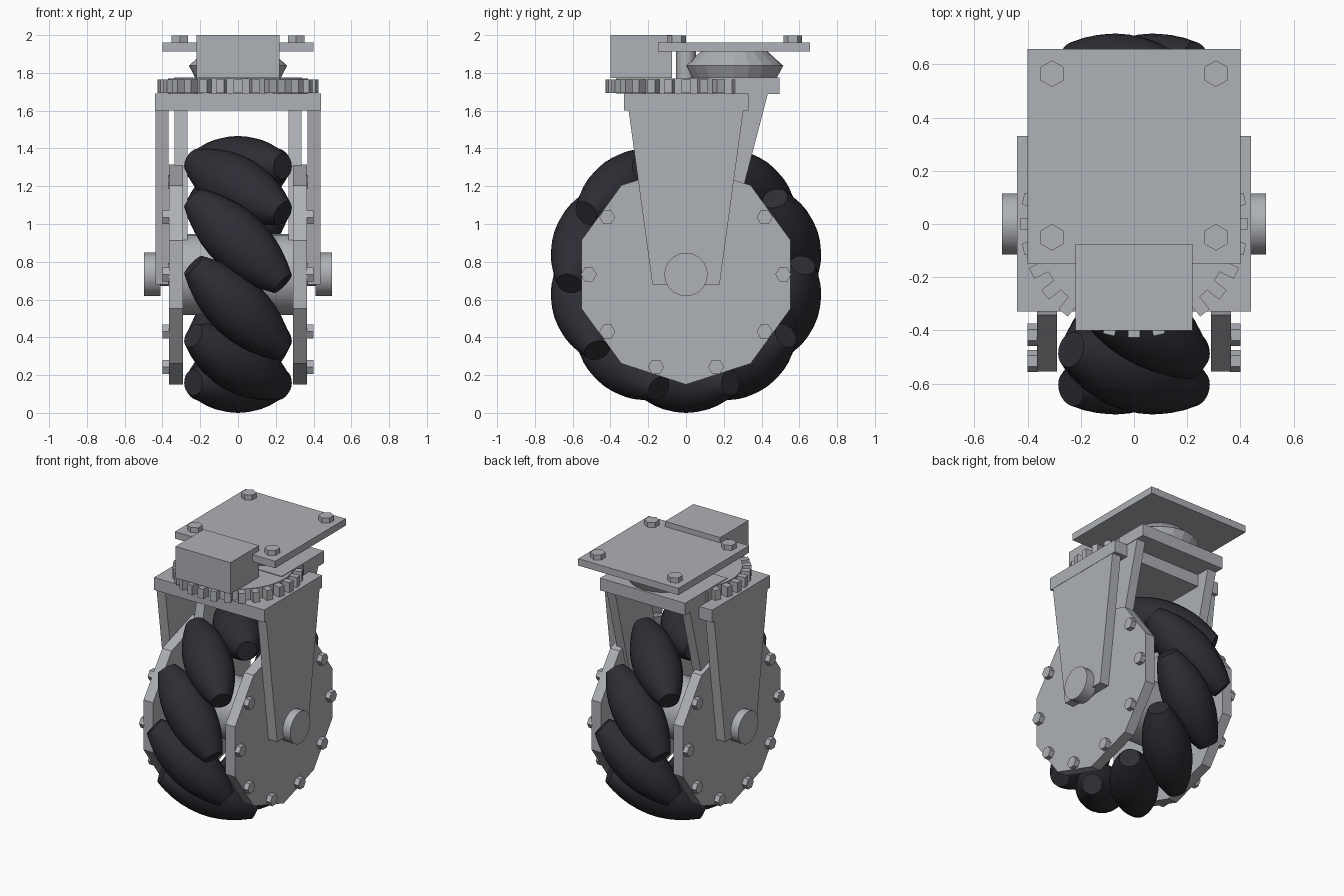
import bpy, bmesh, math
from mathutils import Matrix, Vector

if "Cube" in bpy.data.objects:
    bpy.data.objects.remove(bpy.data.objects["Cube"])

CZ = 0.733            # wheel axle height
SWIVEL_Y = 0.255      # swivel bearing centre


def material(name, col):
    m = bpy.data.materials.new(name)
    m.diffuse_color = (*col, 1)
    m.use_nodes = True
    m.node_tree.nodes["Principled BSDF"].inputs["Base Color"].default_value = m.diffuse_color
    return m


GREY = material("steel_grey", (0.42, 0.44, 0.465))
BLACK = material("rubber_black", (0.026, 0.026, 0.034))


def add(name, bm, mat=GREY, smooth_angle=None):
    bmesh.ops.recalc_face_normals(bm, faces=bm.faces)
    me = bpy.data.meshes.new(name)
    bm.to_mesh(me)
    bm.free()
    me.materials.append(mat)
    ob = bpy.data.objects.new(name, me)
    bpy.context.collection.objects.link(ob)
    if smooth_angle:
        bpy.ops.object.select_all(action='DESELECT')
        ob.select_set(True)
        bpy.context.view_layer.objects.active = ob
        bpy.ops.object.shade_smooth_by_angle(angle=math.radians(smooth_angle))
    return ob


def box(name, x, y, z):
    bm = bmesh.new()
    mid = Vector(((x[0] + x[1]) / 2, (y[0] + y[1]) / 2, (z[0] + z[1]) / 2))
    size = (x[1] - x[0], y[1] - y[0], z[1] - z[0])
    bmesh.ops.create_cube(bm, size=1, matrix=Matrix.Translation(mid) @ Matrix.Diagonal((*size, 1)))
    return add(name, bm)


def revolve(bm, profile, sides, mat, phase=0):
    """Closed solid of revolution from (radius, height) points around local z."""
    rings = []
    for r, h in profile:
        rings.append([bm.verts.new(mat @ Vector((r * math.cos(a), r * math.sin(a), h)))
                      for a in (phase + 2 * math.pi * k / sides for k in range(sides))])
    for a, b in zip(rings, rings[1:]):
        for k in range(sides):
            j = (k + 1) % sides
            bm.faces.new((a[k], a[j], b[j], b[k]))
    bm.faces.new(rings[0][::-1])
    bm.faces.new(rings[-1])


# local (x, y, z) -> world (y, z, x): turns a z-axis solid into one along x
ALONG_X = Matrix(((0, 0, 1, 0), (1, 0, 0, 0), (0, 1, 0, 0), (0, 0, 0, 1)))


def x_solid(name, r, x0, x1, sides, y=0, z=CZ, phase=0, smooth=None):
    bm = bmesh.new()
    revolve(bm, [(r, x0), (r, x1)], sides, Matrix.Translation((0, y, z)) @ ALONG_X, phase)
    return add(name, bm, GREY, smooth)


def z_solid(name, profile, sides, x=0, y=0, phase=0, smooth=None):
    bm = bmesh.new()
    revolve(bm, profile, sides, Matrix.Translation((x, y, 0)), phase)
    return add(name, bm, GREY, smooth)


def side_plate(name, pts, x0, x1):
    """Extrude a (y, z) outline between two x positions."""
    bm = bmesh.new()
    a = [bm.verts.new((x0, y, z)) for y, z in pts]
    b = [bm.verts.new((x1, y, z)) for y, z in pts]
    bm.faces.new(a)
    bm.faces.new(b[::-1])
    for k in range(len(pts)):
        j = (k + 1) % len(pts)
        bm.faces.new((a[k], a[j], b[j], b[k]))
    return add(name, bm)


# Ten barrel rollers, tilted 45 degrees around the rim
RC, RMID, REND, HALF = 0.573, 0.16, 0.068, 0.335
barrel = []
for i in range(11):
    t = -1 + 0.2 * i
    barrel.append((RMID - (RMID - REND) * t * t, HALF * t))
for i in range(10):
    a = math.radians(-90 + 36 * i)
    radial = Vector((0, math.cos(a), math.sin(a)))
    tangent = Vector((0, -math.sin(a), math.cos(a)))
    axis = (Vector((1, 0, 0)) + tangent).normalized()
    side = axis.cross(radial)
    m = Matrix((radial, side, axis)).transposed().to_4x4()
    m.translation = Vector((0, 0, CZ)) + radial * RC
    bm = bmesh.new()
    revolve(bm, barrel, 24, m)
    add(f"roller_{i}", bm, BLACK, 35)

# Hub and axle
x_solid("hub", 0.215, -0.30, 0.30, 24, smooth=30)
x_solid("axle", 0.06, -0.45, 0.45, 16, smooth=30)

LEG = [(-0.178, 0.68), (0.178, 0.68), (0.305, 1.61), (-0.305, 1.61)]
INNER_LEG = [(-0.17, 0.68), (0.17, 0.68), (0.436, 1.70), (0.074, 1.70)]
for s, side in ((-1, "left"), (1, "right")):
    # Ten-sided wheel plates with a bolt near each corner of the rim
    x_solid(f"wheel_plate_{side}", 0.583, s * 0.29, s * 0.365, 10, phase=math.radians(-90))
    for i in range(10):
        a = math.radians(36 * i)
        x_solid(f"wheel_bolt_{side}_{i}", 0.042, s * 0.36, s * 0.40, 6,
                y=0.515 * math.cos(a), z=CZ + 0.515 * math.sin(a))
    # Outer and inner fork legs, axle end caps
    side_plate(f"outer_leg_{side}", LEG, s * 0.368, s * 0.438)
    side_plate(f"inner_leg_{side}", INNER_LEG, s * 0.268, s * 0.336)
    x_solid(f"axle_cap_{side}", 0.115, s * 0.41, s * 0.497, 20, smooth=30)

# Fork crowns
box("outer_crown", (-0.44, 0.44), (-0.328, 0.33), (1.60, 1.69))
box("inner_crown", (-0.34, 0.34), (0.015, 0.495), (1.688, 1.776))

# Steering gear with 28 square teeth
z_solid("gear_disc", [(0.37, 1.69), (0.37, 1.771)], 40)
bm = bmesh.new()
for i in range(28):
    m = (Matrix.Rotation(2 * math.pi * i / 28, 4, 'Z') @ Matrix.Translation((0.39, 0, 1.73))
         @ Matrix.Diagonal((0.074, 0.045, 0.072, 1)))
    bmesh.ops.create_cube(bm, size=1, matrix=m)
add("gear_teeth", bm)
z_solid("gear_shaft", [(0.052, 1.76), (0.052, 1.915)], 16, smooth=30)

# Motor box, swivel bearing and mounting plate
box("motor_box", (-0.22, 0.22), (-0.40, -0.075), (1.773, 2.0))
z_solid("swivel_bearing", [(0.225, 1.772), (0.26, 1.838), (0.175, 1.915)], 20, y=SWIVEL_Y)
box("mounting_plate", (-0.40, 0.40), (-0.148, 0.657), (1.912, 1.962))
for i, (sx, by) in enumerate(((-1, -0.05), (1, -0.05), (-1, 0.565), (1, 0.565))):
    z_solid(f"plate_bolt_{i}", [(0.05, 1.96), (0.05, 1.998)], 6, x=sx * 0.308, y=by,
            phase=math.radians(30))
